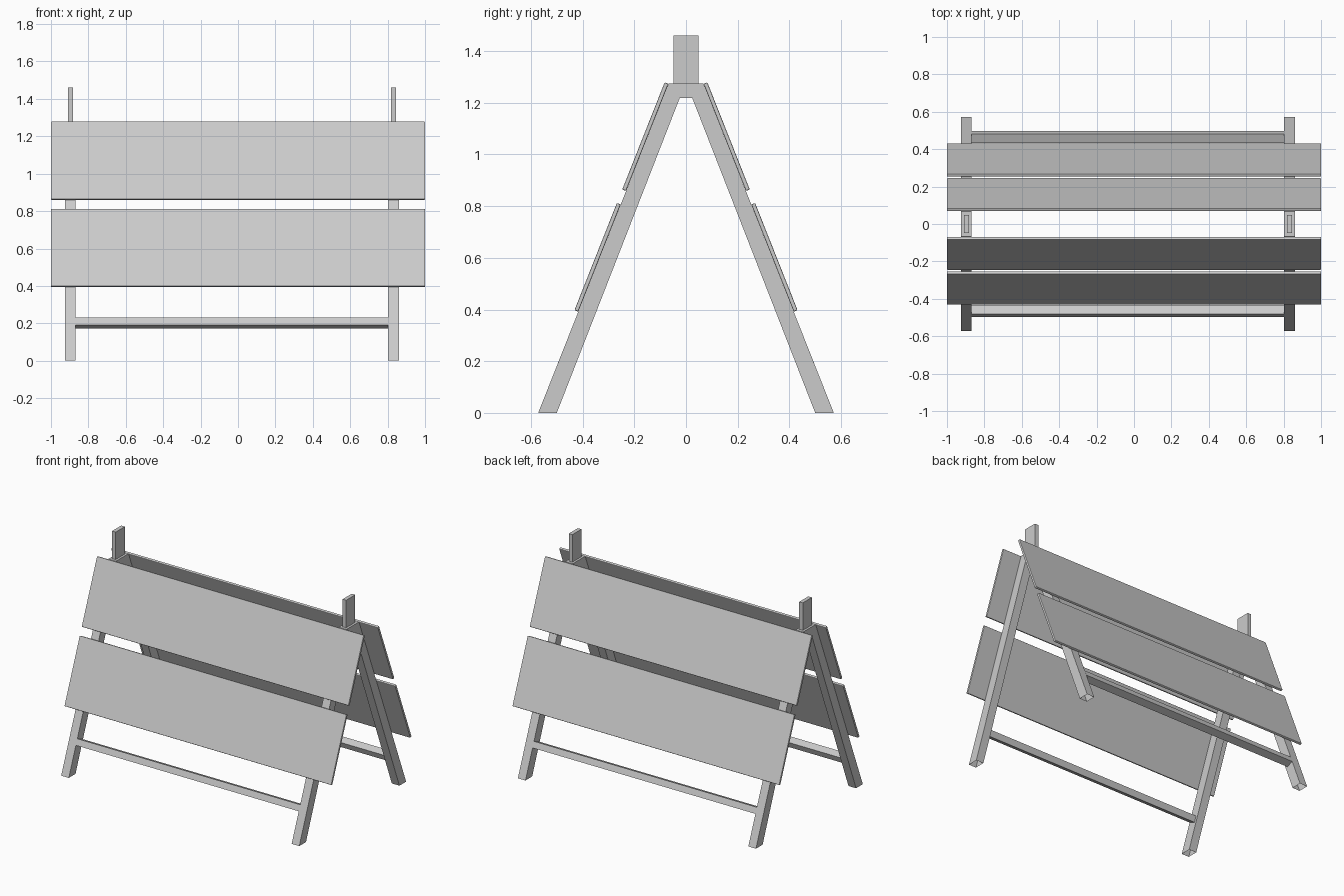
import bpy, bmesh, math
from mathutils import Matrix

if "Cube" in bpy.data.objects:
    bpy.data.objects.remove(bpy.data.objects["Cube"])

FOOT_Y, SLOPE = 0.572, 0.396          # outer leg line: y = FOOT_Y - SLOPE * z
TILT = math.atan(SLOPE)
FRAME_X = {"left": -0.896, "right": 0.831}


def add_object(name, bm):
    bmesh.ops.recalc_face_normals(bm, faces=bm.faces)
    mesh = bpy.data.meshes.new(name)
    bm.to_mesh(mesh)
    bm.free()
    obj = bpy.data.objects.new(name, mesh)
    bpy.context.collection.objects.link(obj)
    return obj


def box(name, size, loc, tilt=0.0, bevel=0.0):
    bm = bmesh.new()
    bmesh.ops.create_cube(bm, size=1.0, matrix=Matrix.Diagonal((*size, 1.0)))
    obj = add_object(name, bm)
    obj.location = loc
    obj.rotation_euler.x = tilt
    if bevel:
        mod = obj.modifiers.new("soft_edges", "BEVEL")
        mod.width, mod.segments = bevel, 2
    return obj


def on_slope(side, z, depth):
    """Point at height z, offset outward from the sloping leg face."""
    z_face = z - depth * math.sin(TILT)
    return side * (FOOT_Y - SLOPE * z_face + depth * math.cos(TILT))


# A-shaped end frames: extruded profile, tubes open at the feet
half = [(0.572, 0.0), (0.067, 1.275)]
inner = [(0.024, 1.219), (0.5, 0.0)]
profile = (half + [(-y, z) for y, z in reversed(half)]
           + [(-y, z) for y, z in reversed(inner)] + inner)
for label, x in FRAME_X.items():
    bm = bmesh.new()
    face = bm.faces.new([bm.verts.new((x - 0.0285, y, z)) for y, z in profile])
    ext = bmesh.ops.extrude_face_region(bm, geom=[face], use_keep_orig=True)
    moved = [g for g in ext["geom"] if isinstance(g, bmesh.types.BMVert)]
    bmesh.ops.translate(bm, verts=moved, vec=(0.057, 0, 0))
    bm.normal_update()
    feet = [f for f in bm.faces if all(v.co.z < 1e-5 for v in f.verts)]
    bmesh.ops.delete(bm, geom=feet, context="FACES_ONLY")
    add_object(f"{label}_end_frame", bm)

    # Upright tab on top of each frame
    box(f"{label}_top_post", (0.027, 0.097, 0.19), (x, 0, 1.366))

# Sloping boards and lower crossbars on both sides
bar_x = (FRAME_X["left"] + FRAME_X["right"]) / 2
bar_len = FRAME_X["right"] - FRAME_X["left"] - 0.057
for label, side in (("front", -1), ("back", 1)):
    for level, z in (("upper", 1.069), ("lower", 0.602)):
        box(f"{label}_{level}_board", (2.0, 0.016, 0.446),
            (0, on_slope(side, z, 0.008), z), side * TILT, 0.004)
    box(f"{label}_crossbar", (bar_len, 0.05, 0.042),
        (bar_x, on_slope(side, 0.202, -0.025), 0.202), side * TILT)
